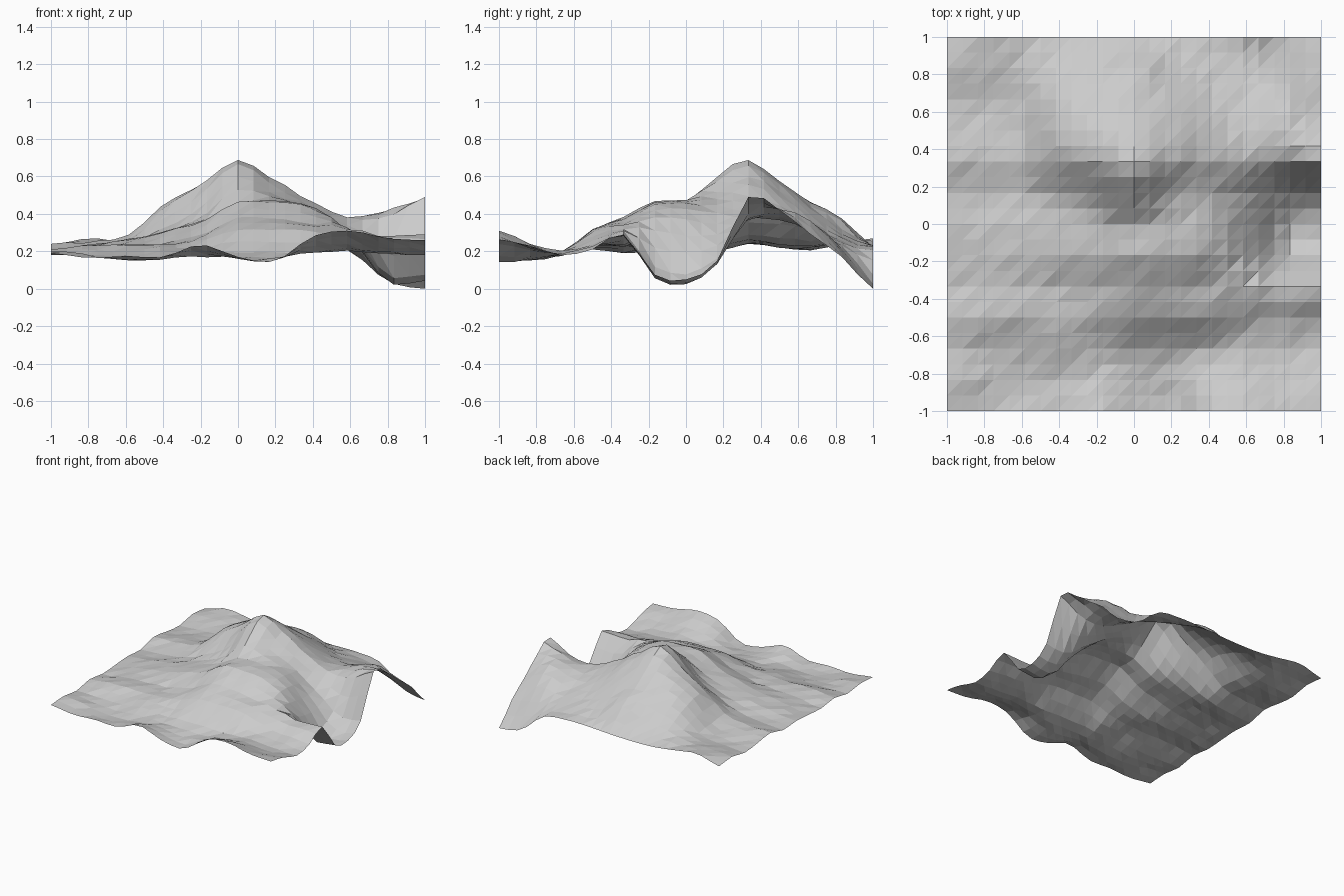
import bpy, bmesh, random

random.seed(4)
N = 24  # cells per side

# Terrain cross-sections: west to east (x = -1 .. 1), heights running front to back
SECTIONS = [
    [.19, .20, .18, .21, .19, .20, .21, .20, .24, .22, .205, .235, .22],
    [.165, .18, .18, .23, .21, .23, .23, .21, .25, .23, .22, .25, .27],
    [.175, .15, .18, .23, .23, .26, .26, .24, .28, .26, .25, .255, .245],
    [.17, .16, .20, .24, .24, .30, .30, .32, .43, .44, .38, .30, .22],
    [.235, .18, .18, .26, .29, .36, .36, .43, .56, .53, .44, .33, .215],
    [.17, .16, .20, .31, .38, .46, .46, .60, .69, .57, .46, .38, .22],
    [.15, .16, .19, .32, .37, .46, .47, .50, .58, .51, .41, .31, .23],
    [.28, .22, .19, .31, .35, .43, .44, .41, .46, .41, .34, .27, .23],
    [.31, .24, .20, .25, .32, .30, .27, .28, .375, .365, .31, .24, .20],
    [.27, .22, .19, .225, .28, .07, .035, .14, .38, .42, .37, .21, .04],
    [.26, .23, .18, .21, .29, .075, .05, .15, .49, .42, .29, .17, .00],
]


def spline(values, t):
    """Smooth curve through evenly spaced values, t from 0 to 1."""
    last = len(values) - 1
    i = min(int(t * last), last - 1)
    f = t * last - i
    a, b, c, d = (values[min(max(i + k, 0), last)] for k in (-1, 0, 1, 2))
    return b + .5 * f * (c - a + f * (2*a - 5*b + 4*c - d + f * (3*(b - c) + d - a)))


def height(u, v):
    return spline([spline(s, v) for s in SECTIONS], u)


# Land surface: an open grid raised by the lofted sections, slightly roughened inside
mesh = bpy.data.meshes.new("terrain")
bm = bmesh.new()
bmesh.ops.create_grid(bm, x_segments=N, y_segments=N, size=1)
for p in bm.verts:
    z = height((p.co.x + 1) / 2, (p.co.y + 1) / 2)
    if max(abs(p.co.x), abs(p.co.y)) < .99:
        z += random.uniform(-.006, .006)
    p.co.z = max(z, 0)
bmesh.ops.triangulate(bm, faces=bm.faces[:], quad_method='FIXED')
bm.to_mesh(mesh)
bm.free()

stone = bpy.data.materials.new("pale_grey")
stone.diffuse_color = (.6, .6, .6, 1)
mesh.materials.append(stone)
terrain = bpy.data.objects.new("terrain", mesh)
bpy.context.collection.objects.link(terrain)
